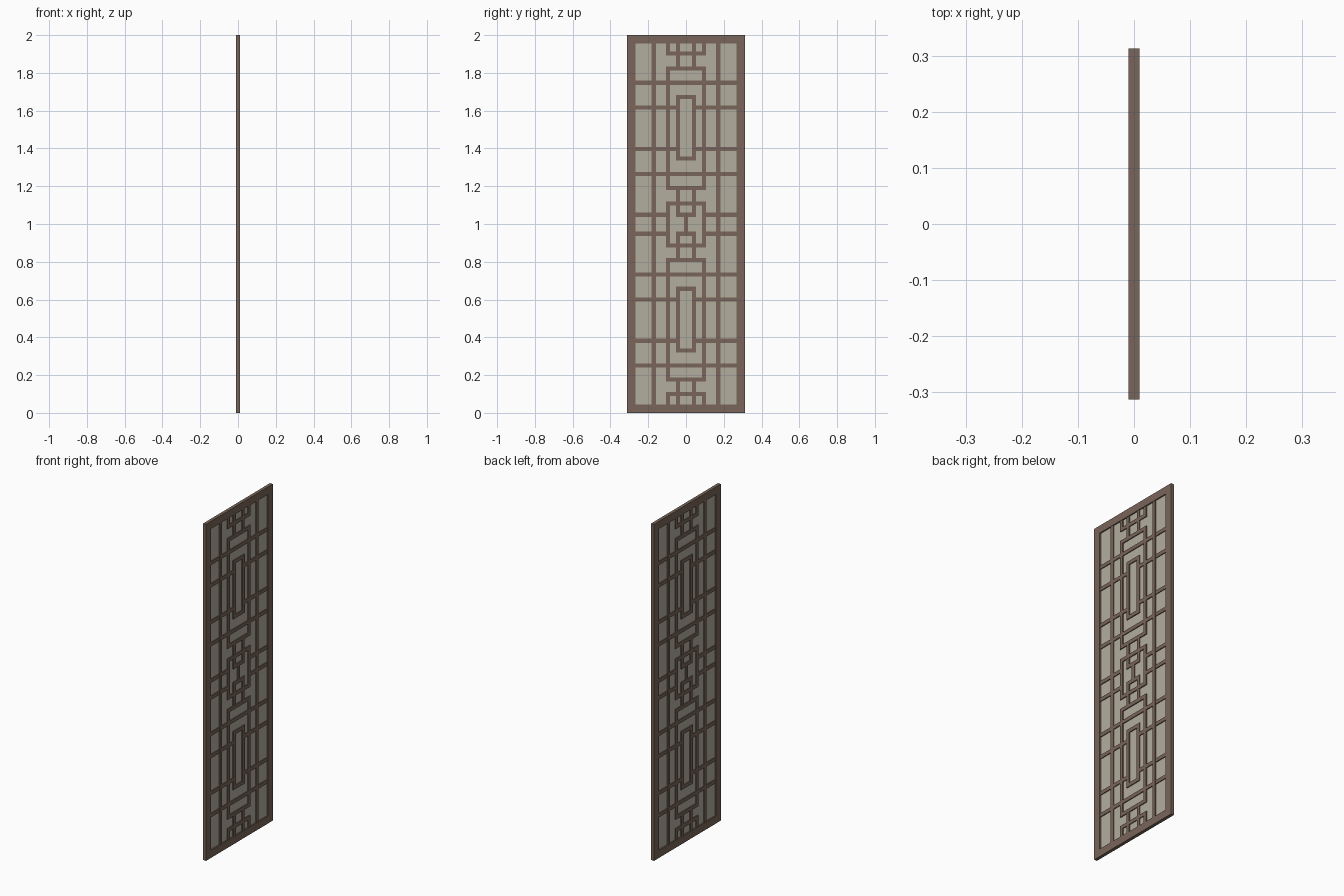
import bpy, bmesh

if "Cube" in bpy.data.objects:
    bpy.data.objects.remove(bpy.data.objects["Cube"])


def material(name, rgb):
    m = bpy.data.materials.new(name)
    m.diffuse_color = (*rgb, 1)
    m.use_nodes = True
    m.node_tree.nodes["Principled BSDF"].inputs["Base Color"].default_value = m.diffuse_color
    return m


WOOD = material("brown wood", (0.19, 0.13, 0.10))
PANE = material("pale pane", (0.45, 0.42, 0.34))


def build(name, rects, half_depth, mat):
    """One object made of flat boxes; each rect is (y0, y1, z0, z1)."""
    bm = bmesh.new()
    for y0, y1, z0, z1 in rects:
        cube = bmesh.ops.create_cube(bm, size=1)
        for v in cube["verts"]:
            v.co = (v.co.x * 2 * half_depth,
                    y0 + (v.co.y + 0.5) * (y1 - y0),
                    z0 + (v.co.z + 0.5) * (z1 - z0))
    me = bpy.data.meshes.new(name)
    bm.to_mesh(me)
    bm.free()
    me.materials.append(mat)
    ob = bpy.data.objects.new(name, me)
    bpy.context.collection.objects.link(ob)
    return ob


B = 0.011              # half width of a lattice bar
W, IN = 0.313, 0.268   # outer and inner half width of the frame
TOP, BOT = 1.955, 0.045


def hbar(z, y0, y1):
    return (y0, y1, z - B, z + B)


def vbar(y, z0, z1):
    return (y - B, y + B, z0, z1)


def both(rects):
    """Add mirrored copies across y = 0."""
    return rects + [(-y1, -y0, z0, z1) for y0, y1, z0, z1 in rects]


def ring(h, z0, z1):
    """Rectangular ring with outer half width h."""
    return [hbar(z0 + B, -h, h), hbar(z1 - B, -h, h)] + \
        both([vbar(h - B, z0 + 2 * B, z1 - 2 * B)])


# Outer frame
build("outer_frame", both([(IN, W, 0, 2)]) +
      [(-IN, IN, 0, BOT), (-IN, IN, TOP, 2)], 0.0095, WOOD)

# Thin pane behind the lattice
build("pane", [(-IN, IN, BOT, TOP)], 0.002, PANE)

# Long side uprights
build("side_uprights", both([vbar(0.171, BOT, TOP)]), 0.0075, WOOD)

# Upper and lower rectangular motifs with their rails
BIG, SMALL = 0.107, 0.053
for name, base in (("upper", 1.18), ("lower", 0.165)):
    build(name + "_large_ring", ring(BIG, base, base + 0.655), 0.0075, WOOD)
    build(name + "_small_ring", ring(SMALL, base + 0.155, base + 0.503), 0.0075, WOOD)
    rails = [hbar(base + d, -IN, IN) for d in (0.085, 0.568)]
    rails += both([hbar(base + d, SMALL - B, IN) for d in (0.217, 0.436)])
    build(name + "_rails", rails, 0.007, WOOD)

# Middle motif
build("middle_ring", ring(BIG, 0.875, 1.12), 0.0075, WOOD)
build("middle_rails", both([hbar(z, BIG - B, IN) for z in (1.049, 0.948)]), 0.007, WOOD)
build("middle_knots", [hbar(z, -SMALL, SMALL) for z in (1.049, 0.948)] +
      both([vbar(SMALL - B, 1.049, 1.185), vbar(SMALL - B, 0.815, 0.948)]) +
      [vbar(0, 0.948, 1.049)], 0.007, WOOD)

# Small brackets at the top and bottom of the frame
build("top_bracket", [hbar(1.902, -BIG, BIG)] +
      both([vbar(BIG - B, 1.902, TOP), vbar(SMALL - B, 1.83, TOP)]), 0.007, WOOD)
build("bottom_bracket", [hbar(0.1, -BIG, BIG)] +
      both([vbar(BIG - B, BOT, 0.1), vbar(SMALL - B, BOT, 0.17)]), 0.007, WOOD)
